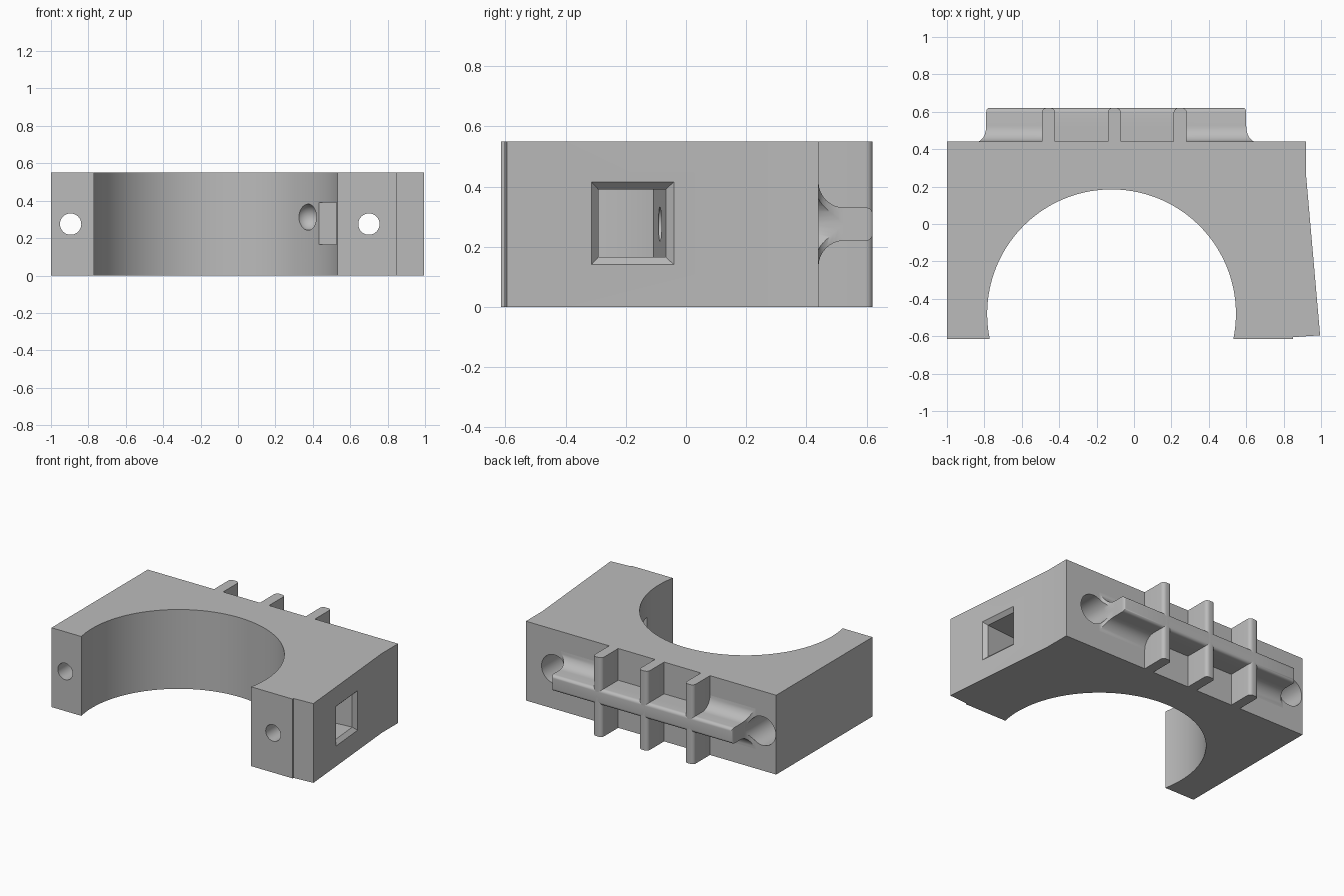
import bpy, bmesh, math
from mathutils import Vector, Matrix

cube = bpy.data.objects.get("Cube")
if cube:
    bpy.data.objects.remove(cube, do_unlink=True)

HEIGHT = 0.55
MID = HEIGHT / 2
BACK, RIDGE_TOP = 0.44, 0.62
BOLTS = (-0.895, 0.70)

gray = bpy.data.materials.new("light_gray")
gray.use_nodes = True
gray.diffuse_color = (0.5, 0.5, 0.5, 1)
gray.node_tree.nodes["Principled BSDF"].inputs["Base Color"].default_value = gray.diffuse_color


def finish(name, bm):
    """Turn a bmesh into a gray object."""
    bmesh.ops.recalc_face_normals(bm, faces=bm.faces)
    mesh = bpy.data.meshes.new(name)
    bm.to_mesh(mesh)
    bm.free()
    mesh.materials.append(gray)
    obj = bpy.data.objects.new(name, mesh)
    bpy.context.collection.objects.link(obj)
    return obj


def loft(name, rings):
    """Skin a list of equal-length point rings and cap both ends."""
    bm = bmesh.new()
    loops = [[bm.verts.new(p) for p in ring] for ring in rings]
    n = len(loops[0])
    for a, b in zip(loops, loops[1:]):
        for i in range(n):
            j = (i + 1) % n
            bm.faces.new((a[i], a[j], b[j], b[i]))
    bm.faces.new(loops[0])
    bm.faces.new(loops[-1])
    return finish(name, bm)


def extrude(name, outline, z0=0, z1=HEIGHT):
    return loft(name, [[(x, y, z) for x, y in outline] for z in (z0, z1)])


def cylinder_y(name, x, radius, y0, y1):
    angles = [math.tau * i / 40 for i in range(40)]
    return loft(name, [[(x + radius * math.cos(a), y, MID + radius * math.sin(a))
                        for a in angles] for y in (y0, y1)])


def cut(obj, cutter):
    mod = obj.modifiers.new("cut", "BOOLEAN")
    mod.operation = "DIFFERENCE"
    mod.solver = "EXACT"
    mod.object = cutter
    cutter.hide_render = True
    cutter.hide_set(True)


# Clamp body: block with a tapered side and a round saddle
CX, CY, R = -0.12, -0.48, 0.665
drop = math.asin((0.615 + CY) / R)
arc = []
for i in range(81):
    a = -drop + (math.pi + 2 * drop) * i / 80
    arc.append((CX + R * math.cos(a), CY + R * math.sin(a)))
outer = [(-1, -0.615), (-1, BACK), (0.92, BACK), (0.92, 0.26),
         (0.995, -0.595), (0.85, -0.605), (0.85, -0.615)]
body = extrude("clamp_body", outer + arc)

# Bolt holes with wide recesses at the back
counterbores = []
for side, x in zip(("right", "left"), BOLTS):
    cut(body, cylinder_y(side + "_bolt_cutter", x, 0.057, -0.8, 0.8))
    bore = cylinder_y(side + "_recess_cutter", x, 0.1, 0.2, 0.8)
    cut(body, bore)
    counterbores.append(bore)

# Flared square pocket, square to the tapered side
axis = Vector((0.996, 0.087, 0))
across = Vector((-0.087, 0.996, 0))
up = Vector((0, 0, 1))
mouth = Vector((0.958, -0.177, MID + 0.003))
pocket_rings = []
for depth, half in ((-0.6, 0.1125), (-0.025, 0.1125), (0.02, 0.157)):
    pocket_rings.append([mouth + axis * depth + across * (half * u) + up * (half * v)
                         for u, v in ((-1, -1), (1, -1), (1, 1), (-1, 1))])
cut(body, loft("pocket_cutter", pocket_rings))

# Small round dimple in the saddle wall
bm = bmesh.new()
bmesh.ops.create_uvsphere(bm, u_segments=28, v_segments=16, radius=0.07,
                          matrix=Matrix.Translation((0.375, -0.036, 0.312)))
cut(body, finish("dimple_cutter", bm))

# Ridge section profile: wide fillet at the root, rounded crest
FILLET, CREST, HALF = 0.085, 0.022, 0.055
levels = [(BACK - 0.01, FILLET)]
for i in range(9):
    a = math.pi / 2 * i / 8
    levels.append((BACK + FILLET * (1 - math.cos(a)), FILLET * (1 - math.sin(a))))
for i in range(7):
    a = math.pi / 2 * i / 6
    levels.append((RIDGE_TOP - CREST * (1 - math.sin(a)), CREST * (math.cos(a) - 1)))

parts = [body]
ribs = (-0.457, -0.105, 0.247)

# Filleted ridge ends, scooped by the bolt recesses
ends = (("right", -0.79, ribs[0], -1), ("left", 0.6, ribs[2], 1))
for (side, tip, root, sign), bore in zip(ends, counterbores):
    rings = []
    for y, flare in levels:
        w = HALF + flare
        x = tip + sign * flare * 0.6
        rings.append([(root, y, MID - w), (x, y, MID - w),
                      (x, y, MID + w), (root, y, MID + w)])
    end = loft(side + "_ridge_end", rings)
    cut(end, bore)
    parts.append(end)

# Straight ridge between the outer ribs
rings = []
for y, flare in levels:
    w = HALF + min(flare, 0)
    rings.append([(ribs[0], y, MID - w), (ribs[2], y, MID - w),
                  (ribs[2], y, MID + w), (ribs[0], y, MID + w)])
parts.append(loft("ridge_middle", rings))

# Upright ribs with rounded outer edges
for label, x in zip(("right", "middle", "left"), ribs):
    outline = [(x - 0.035, BACK - 0.01), (x + 0.035, BACK - 0.01)]
    for sx, start in ((1, 0), (-1, math.pi / 2)):
        for i in range(7):
            a = start + math.pi / 2 * i / 6
            outline.append((x + sx * 0.01 + 0.025 * math.cos(a),
                            RIDGE_TOP - 0.025 + 0.025 * math.sin(a)))
    parts.append(extrude(label + "_rib", outline))

# Smooth the curves, keep the corners sharp
bpy.context.view_layer.update()
for obj in parts:
    bpy.ops.object.select_all(action="DESELECT")
    obj.select_set(True)
    bpy.context.view_layer.objects.active = obj
    for mod in list(obj.modifiers):
        bpy.ops.object.modifier_apply(modifier=mod.name)
    bpy.ops.object.shade_smooth_by_angle(angle=math.radians(30))

# Remove the used cutters
for obj in list(bpy.data.objects):
    if obj.name.endswith("_cutter"):
        bpy.data.objects.remove(obj, do_unlink=True)
